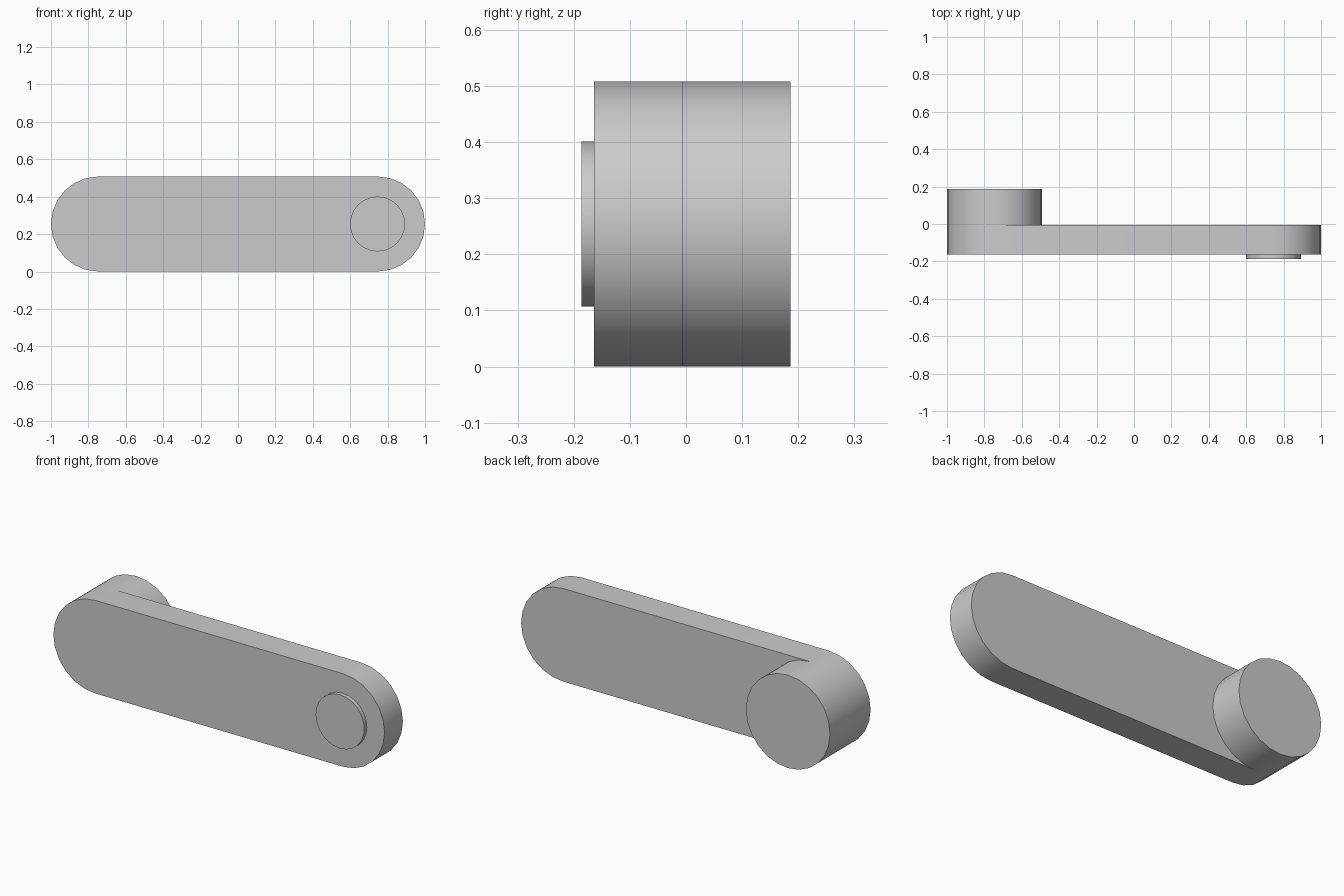
import bpy
import math

cube = bpy.data.objects.get("Cube")
if cube:
    bpy.data.objects.remove(cube, do_unlink=True)

RADIUS = 0.254
REACH = 1.0 - RADIUS      # distance of each end centre from the middle
STEPS = 12                # segments per half circle

grey = bpy.data.materials.new("light grey")
grey.use_nodes = True
colour = (0.6, 0.6, 0.6, 1)
grey.diffuse_color = colour
grey.node_tree.nodes["Principled BSDF"].inputs["Base Color"].default_value = colour


def half_circle(cx, radius, start):
    """Points of a half circle in the xz plane, both ends included."""
    angles = [start + math.pi * i / STEPS for i in range(STEPS + 1)]
    return [(cx + radius * math.cos(a), RADIUS + radius * math.sin(a)) for a in angles]


def extrude_profile(name, profile, front, back):
    """Solid made by running an xz profile from y = front to y = back."""
    n = len(profile)
    verts = [(x, y, z) for y in (front, back) for x, z in profile]
    faces = [tuple(range(n)), tuple(reversed(range(n, 2 * n)))]
    faces += [(i, i + n, (i + 1) % n + n, (i + 1) % n) for i in range(n)]
    mesh = bpy.data.meshes.new(name)
    mesh.from_pydata(verts, [], faces)
    mesh.materials.append(grey)
    obj = bpy.data.objects.new(name, mesh)
    bpy.context.collection.objects.link(obj)
    bpy.ops.object.select_all(action="DESELECT")
    obj.select_set(True)
    bpy.context.view_layer.objects.active = obj
    bpy.ops.object.shade_smooth_by_angle(angle=math.radians(30))
    return obj


def disc(cx, radius):
    return half_circle(cx, radius, -math.pi / 2)[:-1] + half_circle(cx, radius, math.pi / 2)[:-1]


# Round-ended arm
arm = half_circle(REACH, RADIUS, -math.pi / 2) + half_circle(-REACH, RADIUS, math.pi / 2)
extrude_profile("arm", arm, -0.164, -0.006)

# Thick hub behind the right end
extrude_profile("rear_hub", disc(-REACH, RADIUS), -0.006, 0.186)

# Small raised button on the front of the left end
extrude_profile("front_button", disc(REACH, 0.147), -0.186, -0.164)
